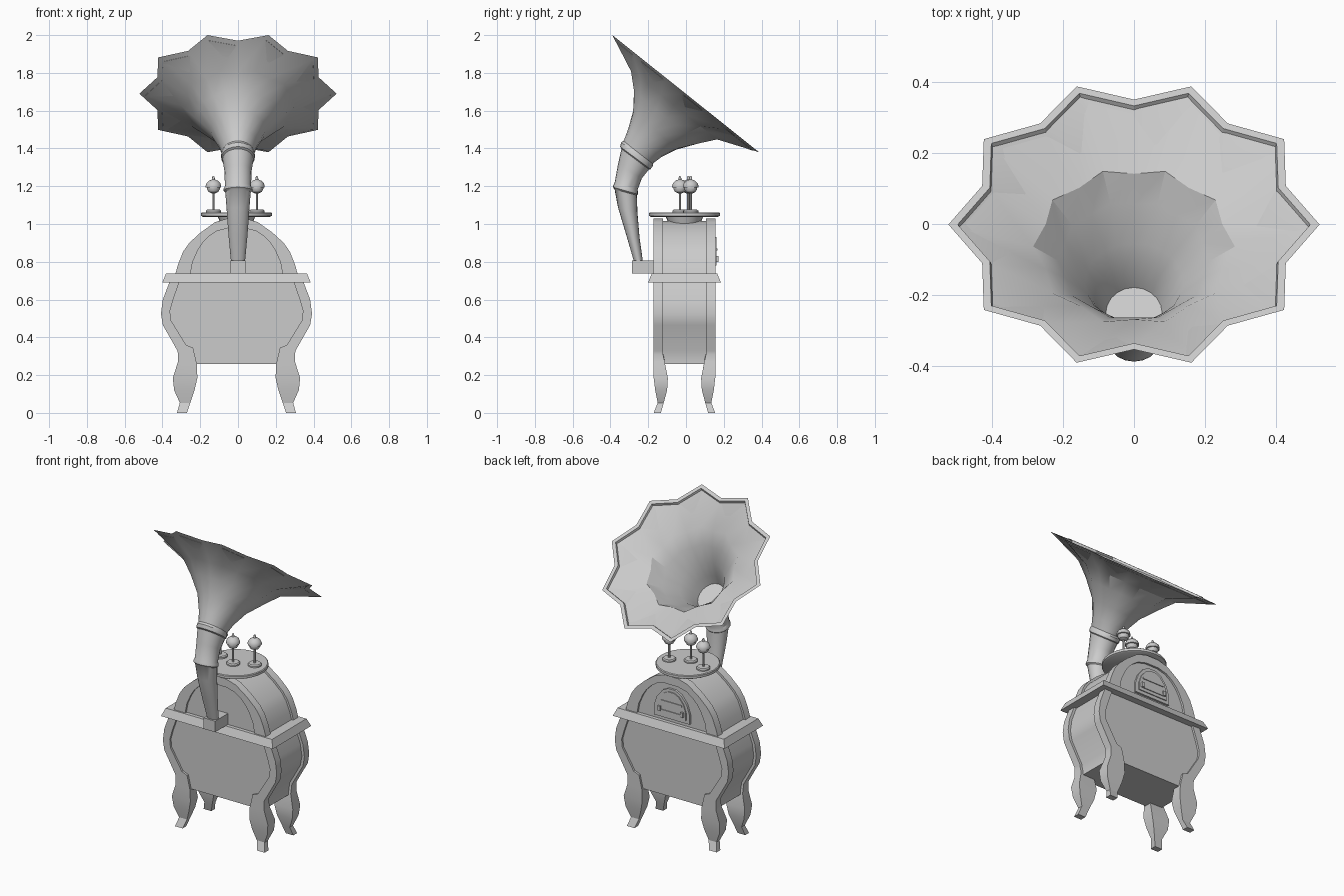
import bpy, bmesh, math
from mathutils import Vector

if "Cube" in bpy.data.objects:
    bpy.data.objects.remove(bpy.data.objects["Cube"])

C = -0.008  # cabinet centre in x and y


def finish(name, bm, angle=30):
    bmesh.ops.recalc_face_normals(bm, faces=bm.faces)
    me = bpy.data.meshes.new(name)
    bm.to_mesh(me)
    bm.free()
    ob = bpy.data.objects.new(name, me)
    bpy.context.collection.objects.link(ob)
    if angle:
        bpy.ops.object.select_all(action='DESELECT')
        ob.select_set(True)
        bpy.context.view_layer.objects.active = ob
        bpy.ops.object.shade_smooth_by_angle(angle=math.radians(angle))
    return ob


def loft(name, rings, angle=30):
    """Skin a list of equal closed sections and cap both ends."""
    bm = bmesh.new()
    vs = [[bm.verts.new(p) for p in r] for r in rings]
    n = len(rings[0])
    for a, b in zip(vs, vs[1:]):
        for i in range(n):
            j = (i + 1) % n
            bm.faces.new((a[i], a[j], b[j], b[i]))
    bm.faces.new(vs[0][::-1])
    bm.faces.new(vs[-1])
    return finish(name, bm, angle)


def prism(name, pts, y0, y1, angle=30):
    """Extrude an (x, z) outline along y."""
    return loft(name, [[(x + C, y, z) for x, z in pts] for y in (y0, y1)], angle)


def lathe(name, x, y, prof, n=16):
    """Round part from (radius, z) points."""
    return loft(name, [[(x + r * math.cos(2 * math.pi * i / n),
                         y + r * math.sin(2 * math.pi * i / n), z)
                        for i in range(n)] for r, z in prof])


def box(name, x0, x1, y0, y1, z0, z1, t=0.0):
    """Box whose top is drawn in by t."""
    return loft(name, [[(x0 + d, y0 + d, z), (x1 - d, y0 + d, z), (x1 - d, y1 - d, z), (x0 + d, y1 - d, z)]
                       for z, d in ((z0, 0), (z1, t))], 0)


def both(half):
    """Full outline from a right-hand half, right to left."""
    return half + [(-x, z) for x, z in reversed(half)]


# lower cabinet body
low = [(.295, .26), (.295, .33), (.372, .465), (.383, .525), (.372, .60), (.335, .70)]
prism("lower_cabinet", both(low), C - .150, C + .150)

# bulging corner posts running down into legs: outer x,z, inner x,z, outer y, inner y
rows = [(.352, .70, .300, .70, .163, .114), (.390, .60, .335, .60, .163, .114),
        (.400, .525, .352, .54, .163, .114), (.390, .465, .347, .49, .163, .114),
        (.312, .328, .267, .36, .163, .114), (.310, .31, .230, .345, .163, .114),
        (.310, .27, .210, .26, .163, .105), (.337, .185, .207, .185, .163, .088),
        (.330, .12, .222, .12, .155, .092), (.300, .053, .245, .053, .142, .110),
        (.315, 0, .262, 0, .163, .125)]
for sx in (-1, 1):
    for sy in (-1, 1):
        loft("front_leg" if sy < 0 else "back_leg",
             [[(C + sx * xo, C + sy * yo, zo), (C + sx * xi, C + sy * yo, zi),
               (C + sx * xi, C + sy * yi, zi), (C + sx * xo, C + sy * yi, zo)]
              for xo, zo, xi, zi, yo, yi in rows])

# ledge moulding
box("ledge", C - .393, C + .393, C - .193, C + .193, .69, .738, .02)

# domed upper cabinet with a frame arch on each face
outer = both([(.325, .73), (.310, .785), (.283, .853), (.250, .90), (.190, .955), (.113, 1.01), (.045, 1.03)])
inner = both([(.245, .73), (.232, .80), (.205, .86), (.180, .90), (.145, .935), (.105, .962), (.045, .978)])
prism("upper_cabinet", [(x * .96, .73 + (z - .73) * .95) for x, z in outer], C - .150, C + .150)
for sy in (-1, 1):
    loft("arch_frame", [[(C + a, C + sy * .163, b), (C + c, C + sy * .163, d),
                         (C + c, C + sy * .114, d), (C + a, C + sy * .114, b)]
                        for (a, b), (c, d) in zip(outer, inner)])

# dial plate on the back
arch = both([(.125, .76), (.125, .82), (.105, .88), (.065, .93), (.025, .95)])
prism("dial_plate", arch, C + .14, C + .163)
prism("dial_inner", [(x * .82, .78 + (z - .76) * .8) for x, z in arch], C + .16, C + .169)
for z in (.805, .865):
    box("dial_bar", C - .075, C + .075, C + .165, C + .174, z - .006, z + .006)
for sx in (-1, 1):
    box("dial_button", C + sx * .08 - .009, C + sx * .08 + .009, C + .165, C + .18, .80, .83)

# round top plate
lathe("plate_foot", C, C, [(.08, .99), (.10, 1.042)], 24)
lathe("top_plate", C, C, [(.178, 1.038), (.187, 1.043), (.187, 1.058), (.182, 1.062)], 24)

# three lamps on thin stems
for x, y in ((-.13, .012), (-.012, -.032), (.10, .025)):
    lathe("lamp_base", x, y, [(.040, 1.06), (.040, 1.07), (.034, 1.076)])
    lathe("lamp_stem", x, y, [(.006, 1.07), (.006, 1.17)], 8)
    lathe("lamp_bulb", x, y, [(.010, 1.162), (.026, 1.170), (.034, 1.185), (.034, 1.192), (.041, 1.194),
                              (.041, 1.204), (.036, 1.217), (.022, 1.230), (.008, 1.235),
                              (.006, 1.25), (.002, 1.255)], 12)

# horn elbow block
box("horn_socket", -.04, .04, -.287, -.15, .738, .808)


def ring(a, b, rx, star=1.0, k=1.0, push=0.0):
    """20-point section between two side-view points (y, z); star < 1 pulls in alternate points."""
    a, b = Vector((0, *a)), Vector((0, *b))
    v = (b - a).normalized()
    n = Vector((0, -v.z, v.y))
    c = (a + b) / 2 + n * push
    rv = (b - a).length / 2 / max(.951, star)
    out = []
    for i in range(20):
        t = math.radians(18 * i)
        f = k * (star if i % 2 else 1)
        out.append(c + Vector((rx * f * math.cos(t), 0, 0)) + v * (rv * f * math.sin(t)))
    return out


# curved horn tube with collars
tube = [((-.275, .80), (-.228, .80), .037), ((-.317, .944), (-.246, .93), .050),
        ((-.360, 1.088), (-.257, 1.06), .060), ((-.378, 1.183), (-.260, 1.152), .067),
        ((-.387, 1.195), (-.254, 1.157), .076), ((-.385, 1.206), (-.254, 1.168), .076),
        ((-.378, 1.218), (-.256, 1.182), .069), ((-.360, 1.316), (-.233, 1.243), .072),
        ((-.342, 1.398), (-.196, 1.289), .082), ((-.349, 1.410), (-.188, 1.290), .089),
        ((-.343, 1.432), (-.176, 1.306), .089), ((-.331, 1.440), (-.176, 1.324), .083)]
loft("horn_tube", [ring(*t) for t in tube])

# scalloped flare, outside skin then lip then inside skin
flare = [((-.333, 1.432), (-.178, 1.318), .083, 1.0), ((-.307, 1.50), (-.132, 1.353), .105, 1.0),
         ((-.280, 1.597), (-.048, 1.395), .150, .98), ((-.275, 1.703), (.069, 1.427), .230, .95),
         ((-.291, 1.809), (.164, 1.448), .305, .92), ((-.390, 2.0), (.387, 1.38), .522, .86)]
skin = [ring(*f) for f in flare]
skin += [ring(*flare[-1], k=.95), ring(*flare[-1], k=.94, push=-.014)]
skin += [ring(*f, k=.93) for f in flare[-2::-1]]
loft("horn_flare", skin, 28)
